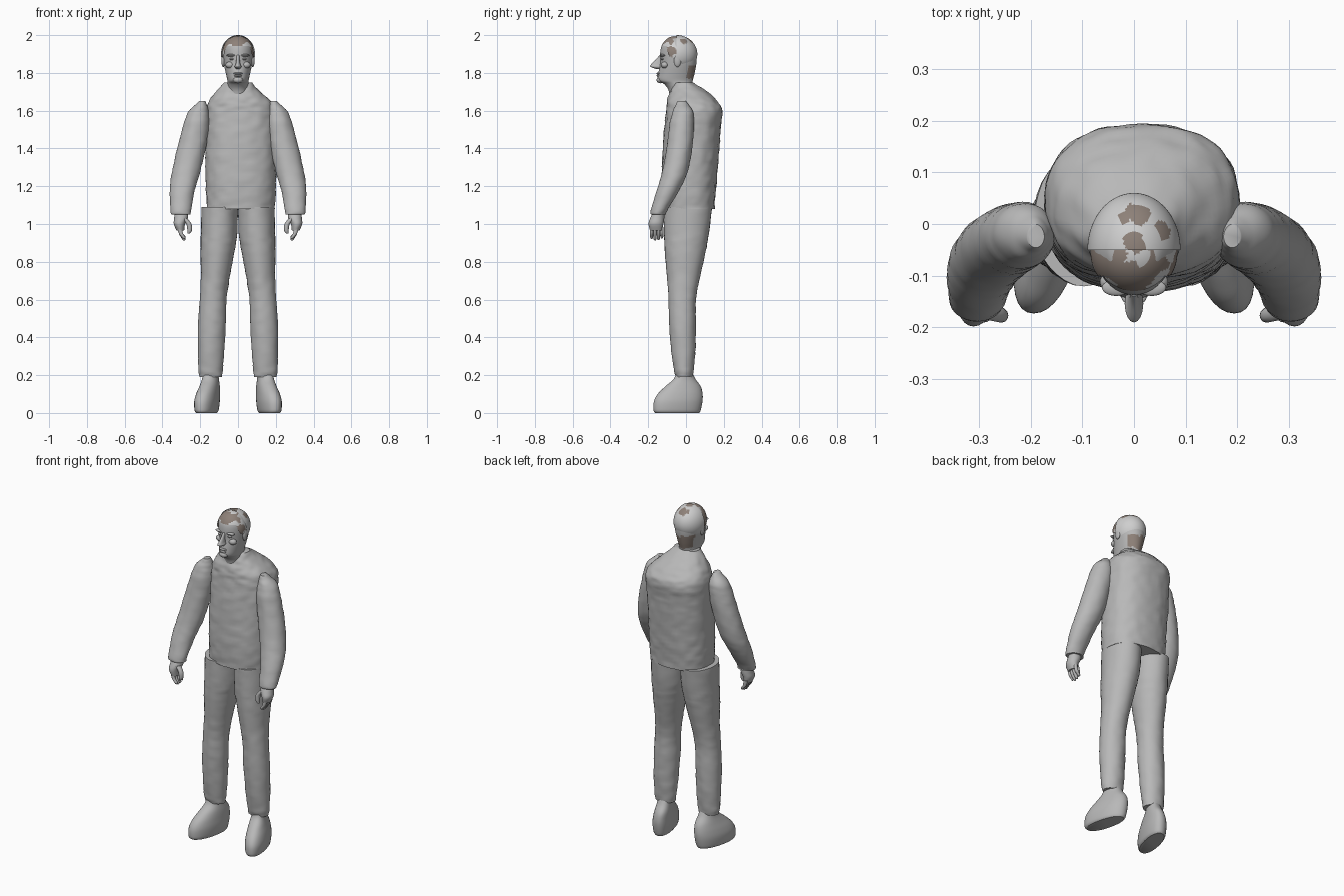
import bpy, bmesh, math
from mathutils import Vector, noise

default = bpy.data.objects.get("Cube")
if default:
    bpy.data.objects.remove(default, do_unlink=True)


def material(name, colour):
    mat = bpy.data.materials.new(name)
    mat.use_nodes = True
    mat.diffuse_color = (*colour, 1)
    mat.node_tree.nodes["Principled BSDF"].inputs["Base Color"].default_value = (*colour, 1)
    return mat


GREY = material("body grey", (.48, .48, .48))
LIGHT = material("scalp grey", (.62, .62, .62))
BROWN = material("hair brown", (.27, .22, .19))


def finish(name, bm, mats, angle=50):
    bmesh.ops.recalc_face_normals(bm, faces=bm.faces)
    mesh = bpy.data.meshes.new(name)
    bm.to_mesh(mesh)
    bm.free()
    obj = bpy.data.objects.new(name, mesh)
    bpy.context.collection.objects.link(obj)
    for mat in mats:
        mesh.materials.append(mat)
    bpy.ops.object.select_all(action='DESELECT')
    obj.select_set(True)
    bpy.context.view_layer.objects.active = obj
    bpy.ops.object.shade_smooth_by_angle(angle=math.radians(angle))
    return obj


def spline(rows, steps):
    """Smooth rows of values with a Catmull-Rom curve."""
    rows = [Vector(r) for r in rows]
    out = []
    for i in range(len(rows) - 1):
        a, b, c, d = rows[max(i - 1, 0)], rows[i], rows[i + 1], rows[min(i + 2, len(rows) - 1)]
        for s in range(steps):
            t = s / steps
            out.append(b + (c - a) * t / 2 + (a * 2 - b * 5 + c * 4 - d) * t**2 / 2
                       + (b * 3 - a - c * 3 + d) * t**3 / 2)
    return out + [rows[-1]]


def loft(name, rows, side=1, steps=4, count=32, power=1.0, wrinkle=0, splay=0, rule=None):
    """Stack rings given as z, centre x, half width, front y, back y."""
    bm = bmesh.new()
    rings = []
    for z, x, rx, front, back in spline(rows, steps):
        ring = []
        for k in range(count):
            a = math.tau * k / count
            c, s = math.cos(a), math.sin(a)
            c, s = (math.copysign(abs(v) ** power, v) for v in (c, s))
            p = Vector((x + rx * c, (front + back) / 2 + (back - front) / 2 * s, z))
            p.x -= p.y * splay
            if wrinkle:
                n = noise.noise(Vector((p.x * 22, p.y * 22, z * 38)))
                p += Vector((c, s, 0)) * n * wrinkle
            p.x *= side
            ring.append(bm.verts.new(p))
        rings.append(ring)
    for low, high in zip(rings, rings[1:]):
        for k in range(count):
            j = (k + 1) % count
            bm.faces.new((low[k], low[j], high[j], high[k]))
    bm.faces.new(rings[0])
    bm.faces.new(rings[-1])
    if rule:
        for f in bm.faces:
            f.material_index = rule(f.calc_center_median())
    return finish(name, bm, [GREY, BROWN])


def ball(name, centre, radii, keep=None, rule=None, mats=(GREY,), detail=24):
    bm = bmesh.new()
    bmesh.ops.create_uvsphere(bm, u_segments=detail, v_segments=detail // 2, radius=1)
    for v in bm.verts:
        v.co = Vector(v.co[i] * radii[i] + centre[i] for i in range(3))
    if keep:
        gone = [f for f in bm.faces if not keep(f.calc_center_median())]
        bmesh.ops.delete(bm, geom=gone, context='FACES')
    if rule:
        for f in bm.faces:
            f.material_index = rule(f.calc_center_median())
    return finish(name, bm, mats)


# Torso
X = .015
loft("vest", [
    (1.08, X, .18, -.125, .15), (1.2, X, .185, -.13, .16), (1.35, X, .187, -.125, .172),
    (1.5, X, .187, -.115, .183), (1.6, X, .185, -.105, .192), (1.65, .01, .165, -.1, .165),
    (1.7, 0, .118, -.085, .115), (1.74, 0, .08, -.07, .05), (1.75, 0, .074, -.06, .035)],
    steps=7, count=64, power=.85, wrinkle=.005)


# Head and neck, with a brown nape
def nape(p):
    return int(p.y > .005 and 1.77 < p.z + .02 * noise.noise(p * 40) < 1.84)


loft("head", [
    (1.62, 0, .06, -.085, .04), (1.7, 0, .056, -.09, .035), (1.74, 0, .056, -.115, .033),
    (1.76, 0, .056, -.148, .036), (1.8, 0, .065, -.146, .046), (1.85, 0, .075, -.137, .055),
    (1.9, 0, .079, -.137, .056), (1.94, 0, .077, -.13, .05), (1.97, 0, .06, -.11, .025),
    (1.985, 0, .04, -.09, 0), (1.99, 0, .005, -.05, -.04)], steps=5, count=40, rule=nape)
loft("nose", [(1.82, 0, .008, -.155, -.13), (1.832, 0, .018, -.188, -.12),
              (1.845, 0, .013, -.185, -.12), (1.87, 0, .009, -.16, -.12),
              (1.895, 0, .008, -.14, -.12)], count=16)
ball("upper_lip", (0, -.143, 1.797), (.024, .013, .006))
ball("lower_lip", (0, -.143, 1.785), (.02, .013, .007))
ball("chin", (0, -.136, 1.763), (.026, .02, .018))
for side, word in ((1, "left"), (-1, "right")):
    ball(word + "_brow", (side * .034, -.123, 1.893), (.028, .016, .007))
    ball(word + "_eye", (side * .032, -.125, 1.874), (.014, .009, .006))
    ball(word + "_cheek", (side * .042, -.112, 1.842), (.024, .02, .018))
    ball(word + "_ear", (side * .078, -.045, 1.865), (.01, .019, .034))

# Hair: a pale cap behind, a brown patchy part in front
PATCHES = [((.01, .025, 1.98), .026), ((.06, -.01, 1.97), .02),
           ((0, -.035, 2), .023), ((-.02, .015, 1.985), .014)]


def cap_patch(p):
    wobble = .008 * noise.noise(p * 45)
    return int(any((p - Vector(c)).length < r + wobble for c, r in PATCHES))


def front_patch(p):
    return int(noise.noise(p * 28 + Vector((3, 1, 5))) > -.22)


ball("hair_cap", (0, -.05, 1.9), (.09, .11, .1), lambda p: p.y > -.05 and p.z > 1.835,
     cap_patch, (LIGHT, BROWN), 96)
ball("front_hair", (0, -.055, 1.9), (.084, .083, .096),
     lambda p: p.y < -.045 and p.z > 1.945 - max(0, abs(p.x) - .06) * 3,
     front_patch, (LIGHT, BROWN), 96)

# Limbs, built once and mirrored
for side, word in ((1, "left"), (-1, "right")):
    loft(word + "_sleeve", [
        (1.05, .3, .05, -.185, -.105), (1.07, .303, .054, -.187, -.1),
        (1.18, .295, .066, -.155, -.035), (1.28, .274, .075, -.125, .01),
        (1.42, .242, .075, -.1, .035), (1.54, .218, .066, -.085, .042),
        (1.6, .208, .052, -.068, .035), (1.63, .196, .03, -.055, .015),
        (1.65, .19, .016, -.045, 0)], side, steps=6, wrinkle=.003)

    # Hand: palm, curled thumb and four fingers
    loft(word + "_palm", [
        (.965, .305, .02, -.19, -.125), (1, .31, .03, -.198, -.12),
        (1.03, .302, .036, -.19, -.115), (1.06, .3, .036, -.175, -.115)], side, count=20)
    loft(word + "_thumb", [
        (.95, .262, .006, -.185, -.17), (.965, .256, .012, -.19, -.165),
        (1, .26, .014, -.19, -.16), (1.03, .285, .016, -.185, -.15)], side, count=12)
    for i, name in enumerate(("index", "middle", "ring", "little")):
        y, tip = -.182 + i * .018, .92 - .008 * math.sin(i * 1.2)
        loft(f"{word}_{name}_finger", [
            (tip, .286, .004, y - .003, y + .003), (tip + .01, .288, .01, y - .008, y + .008),
            (.95, .302, .011, y - .009, y + .009), (.985, .31, .012, y - .009, y + .009)],
            side, count=12)

    # Trousers and shoes
    loft(word + "_trouser_leg", [
        (.19, .144, .06, -.055, .035), (.22, .145, .064, -.062, .04),
        (.33, .142, .07, -.078, .05), (.48, .138, .073, -.09, .053),
        (.6, .132, .071, -.092, .053), (.72, .12, .076, -.1, .075),
        (.86, .108, .09, -.112, .105), (.95, .1, .096, -.117, .122),
        (1.09, .097, .097, -.12, .138)], side, steps=6, wrinkle=.003)
    loft(word + "_shoe", [
        (0, .156, .048, -.163, .07), (.015, .156, .056, -.172, .078),
        (.06, .155, .06, -.17, .087), (.1, .152, .056, -.15, .088),
        (.14, .147, .049, -.11, .078), (.18, .144, .042, -.065, .05),
        (.22, .144, .04, -.05, .03)], side, steps=5, power=.9, splay=.22)
